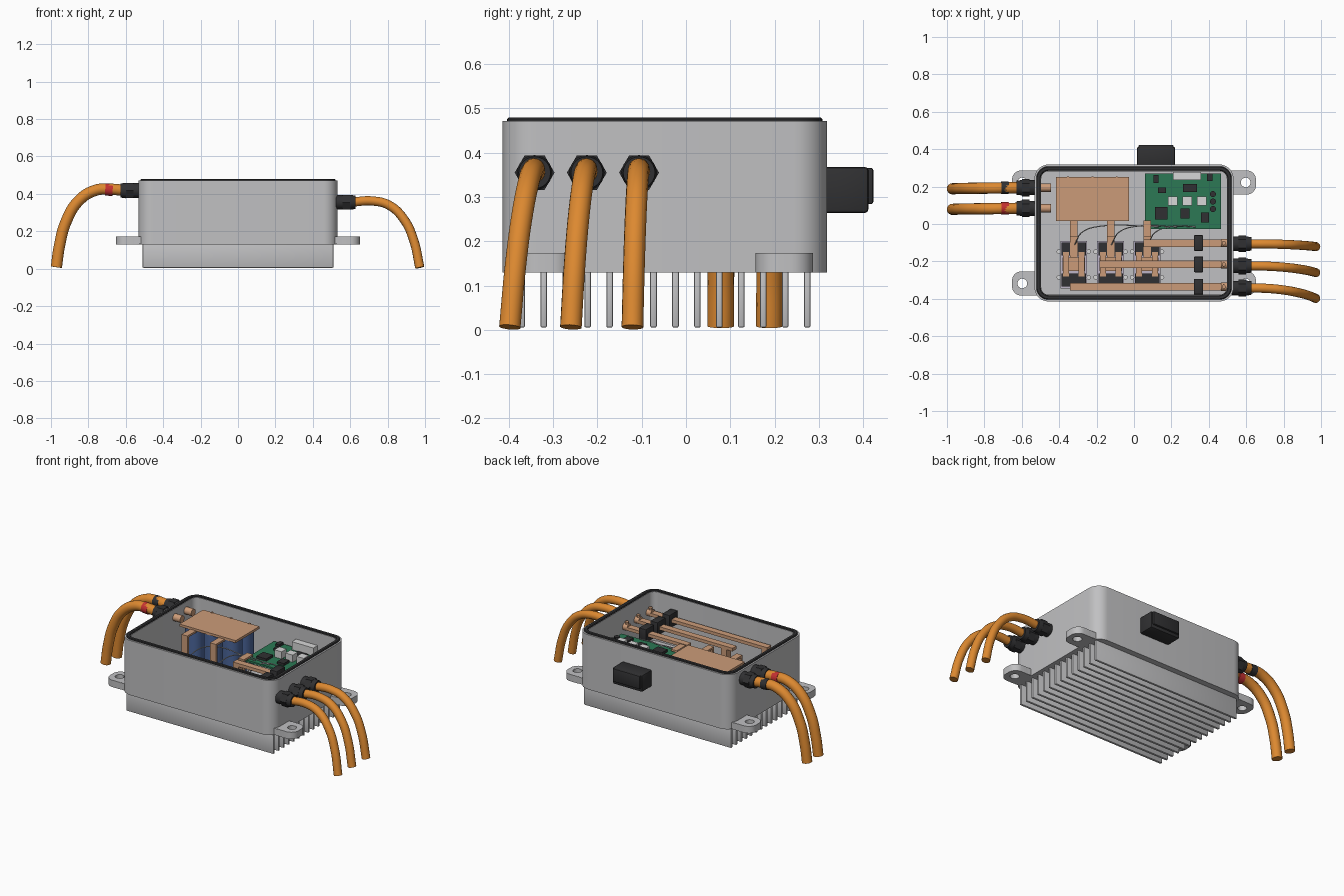
import bpy, bmesh, math
from mathutils import Vector, Matrix

if "Cube" in bpy.data.objects:
    bpy.data.objects.remove(bpy.data.objects["Cube"])


def material(name, rgb):
    m = bpy.data.materials.new(name)
    m.diffuse_color = (*rgb, 1)
    m.use_nodes = True
    m.node_tree.nodes["Principled BSDF"].inputs["Base Color"].default_value = m.diffuse_color
    return m


GREY = material("cast aluminium", (0.53, 0.53, 0.54))
BLACK = material("black plastic", (0.03, 0.03, 0.032))
ORANGE = material("orange insulation", (0.72, 0.25, 0.03))
COPPER = material("copper", (0.60, 0.33, 0.19))
GREEN = material("circuit green", (0.025, 0.19, 0.09))
BLUE = material("capacitor blue", (0.07, 0.13, 0.32))
RED = material("red marker", (0.55, 0.03, 0.03))
WHITE = material("pale grey", (0.68, 0.68, 0.68))
LILAC = material("ceramic lilac", (0.52, 0.47, 0.58))


def finish(name, bm, mat, smooth=True):
    bmesh.ops.recalc_face_normals(bm, faces=bm.faces)
    me = bpy.data.meshes.new(name)
    bm.to_mesh(me)
    bm.free()
    ob = bpy.data.objects.new(name, me)
    bpy.context.collection.objects.link(ob)
    me.materials.append(mat)
    if smooth:
        bpy.ops.object.select_all(action='DESELECT')
        ob.select_set(True)
        bpy.context.view_layer.objects.active = ob
        bpy.ops.object.shade_smooth_by_angle(angle=math.radians(35))
    return ob


def box(name, x, y, z, mat, bevel=0):
    """Box from (min, max) ranges."""
    bm = bmesh.new()
    mid = Vector([(a + b) / 2 for a, b in (x, y, z)])
    size = [b - a for a, b in (x, y, z)]
    bmesh.ops.create_cube(bm, size=1, matrix=Matrix.Translation(mid) @ Matrix.Diagonal((*size, 1)))
    if bevel:
        bmesh.ops.bevel(bm, geom=bm.edges[:], offset=bevel, segments=2, profile=0.5, affect='EDGES')
    return finish(name, bm, mat, bool(bevel))


def cyl(name, a, b, r, mat, n=24, r2=None, turn=0):
    """Cylinder or cone between two points."""
    a, b = Vector(a), Vector(b)
    d = b - a
    bm = bmesh.new()
    m = Matrix.Translation((a + b) / 2) @ d.to_track_quat('Z', 'Y').to_matrix().to_4x4() @ Matrix.Rotation(turn, 4, 'Z')
    bmesh.ops.create_cone(bm, cap_ends=True, segments=n, radius1=r, radius2=r if r2 is None else r2,
                          depth=d.length, matrix=m)
    return finish(name, bm, mat)


def rounded(x, y, z, r, k=8):
    """Rounded rectangle loop."""
    pts = []
    for i, (sx, sy) in enumerate(((1, 1), (-1, 1), (-1, -1), (1, -1))):
        cx = (x[1] - r) if sx > 0 else (x[0] + r)
        cy = (y[1] - r) if sy > 0 else (y[0] + r)
        for j in range(k + 1):
            t = (i + j / k) * math.pi / 2
            pts.append(Vector((cx + r * math.cos(t), cy + r * math.sin(t), z)))
    return pts


def loft(name, loops, mat, closed=False):
    """Skin a stack of equal loops; either capped or joined into a ring."""
    bm = bmesh.new()
    rows = [[bm.verts.new(p) for p in lp] for lp in loops]
    n = len(rows[0])
    pairs = list(zip(rows, rows[1:])) + ([(rows[-1], rows[0])] if closed else [])
    for a, b in pairs:
        for i in range(n):
            bm.faces.new((a[i], a[(i + 1) % n], b[(i + 1) % n], b[i]))
    if not closed:
        bm.faces.new(rows[0])
        bm.faces.new(rows[-1])
    return finish(name, bm, mat)


def tube(name, pts, r, mat, res=6):
    cu = bpy.data.curves.new(name, 'CURVE')
    cu.dimensions = '3D'
    cu.bevel_depth, cu.bevel_resolution, cu.resolution_u = r, res, 8
    cu.use_fill_caps = True
    sp = cu.splines.new('BEZIER')
    sp.bezier_points.add(len(pts) - 1)
    for bp, p in zip(sp.bezier_points, pts):
        bp.co = p
        bp.handle_left_type = bp.handle_right_type = 'AUTO'
    ob = bpy.data.objects.new(name, cu)
    bpy.context.collection.objects.link(ob)
    cu.materials.append(mat)
    bpy.ops.object.select_all(action='DESELECT')
    ob.select_set(True)
    bpy.context.view_layer.objects.active = ob
    bpy.ops.object.convert(target='MESH')
    bpy.ops.object.shade_smooth_by_angle(angle=math.radians(35))


def case_loop(inset, z):
    return rounded((-0.532 + inset, 0.532 - inset), (-0.414 + inset, 0.318 - inset), z, 0.075 - inset)


# Open housing and seal around its rim
loft("housing", [case_loop(i, z) for i, z in ((0, 0.13), (0, 0.472), (0.036, 0.472), (0.036, 0.165))], GREY)
loft("rim_seal", [case_loop(i, z) for i, z in
                  ((0.01, 0.47), (0.01, 0.476), (0.014, 0.48), (0.029, 0.48), (0.033, 0.476), (0.033, 0.47))],
     BLACK, closed=True)

# Cooling fins
for i in range(14):
    y = -0.371 + i * 0.0496
    box("cooling_fin", (-0.51, 0.51), (y - 0.0075, y + 0.0075), (0.005, 0.135), GREY, 0.004)

# Mounting ears with bolt holes
for s in (-1, 1):
    for cy in (0.222, -0.318):
        xr = sorted((s * 0.505, s * 0.652))
        c = Vector((s * 0.597, cy, 0))

        def outer(z):
            return rounded(xr, (cy - 0.065, cy + 0.065), z, 0.05 if s else 0)

        def hole(z):
            return [c + (Vector((p.x, p.y, 0)) - c).normalized() * 0.026 + Vector((0, 0, z)) for p in outer(z)]
        loft("mounting_ear", [outer(0.13), outer(0.173), hole(0.173), hole(0.13)], GREY, closed=True)
        box("ear_root", sorted((s * 0.50, s * 0.56)), (cy - 0.065, cy + 0.065), (0.131, 0.172), GREY)

# Signal connector at the back
box("connector_body", (0.016, 0.22), (0.31, 0.412), (0.264, 0.368), BLACK, 0.008)
box("connector_lip", (0.025, 0.211), (0.40, 0.423), (0.284, 0.366), BLACK, 0.005)


def gland(s, y, z, r):
    cyl("gland_neck", (s * 0.525, y, z), (s * 0.57, y, z), r * 0.85, BLACK)
    cyl("gland_nut", (s * 0.56, y, z), (s * 0.60, y, z), r, BLACK, 6, turn=math.pi / 2)
    cyl("gland_cap", (s * 0.60, y, z), (s * 0.627, y, z), r * 0.88, BLACK, r2=r * 0.8)


# Three motor cables on the right, splaying towards the front
for y, end in ((-0.342, -0.398), (-0.224, -0.26), (-0.106, -0.121)):
    gland(1, y, 0.355, 0.045)
    path = ((0.60, 0.355, 0), (0.72, 0.362, 0.05), (0.81, 0.338, 0.22), (0.89, 0.26, 0.5),
            (0.94, 0.15, 0.76), (0.972, 0.006, 1))
    tube("motor_cable", [(x, y + (end - y) * t, z) for x, z, t in path], 0.0245, ORANGE)

# Two supply cables on the left, one marked red
for y, band in ((0.194, BLACK), (0.084, RED)):
    gland(-1, y, 0.418, 0.047)
    path = ((-0.60, 0.418), (-0.69, 0.425), (-0.76, 0.42), (-0.85, 0.365), (-0.92, 0.25), (-0.955, 0.12), (-0.971, 0.008))
    tube("supply_cable", [(x, y - 0.006 * i / 6, z) for i, (x, z) in enumerate(path)], 0.03, ORANGE)
    cyl("cable_band", (-0.67, y, 0.421), (-0.71, y, 0.424), 0.0325, band)
    cyl("supply_terminal", (-0.505, y, 0.418), (-0.445, y, 0.418), 0.022, COPPER)

# Capacitor bank under a copper plate
for x in (-0.352, -0.222, -0.092):
    for y in (0.076, 0.19):
        cyl("capacitor", (x, y, 0.16), (x, y, 0.41), 0.056, BLUE, 32)
    cyl("plate_rivet", (x, 0.248, 0.41), (x, 0.248, 0.425), 0.007, COPPER, 12)
box("capacitor_plate", (-0.417, -0.027), (0.016, 0.25), (0.407, 0.422), COPPER)

# Power modules with feed strips, bolts and gate wires
phases = ((-0.322, -0.335), (-0.125, -0.216), (0.07, -0.102))
for i, (x, bus_y) in enumerate(phases):
    box("module_base", (x - 0.072, x + 0.072), (-0.345, -0.092), (0.16, 0.178), LILAC)
    for y0 in (-0.335, -0.168):
        box("module_body", (x - 0.065, x + 0.065), (y0, y0 + 0.07), (0.175, 0.215), BLACK)
    box("module_link", (x - 0.06, x + 0.06), (-0.25, -0.18), (0.177, 0.205), COPPER)
    for sx in (-1, 1):
        box("module_tab", (x + sx * 0.042 - 0.016, x + sx * 0.042 + 0.016), (-0.28, -0.15), (0.19, 0.218), COPPER)
        for y in (-0.285, -0.148):
            cyl("module_bolt", (x + sx * 0.08, y, 0.16), (x + sx * 0.08, y, 0.19), 0.012, WHITE, 12)
    top = 0.366 if i == 2 else 0.41
    box("feed_strip", (x - 0.02, x + 0.02), (-0.07, -0.055), (0.2, top), COPPER)
    box("feed_arm", (x - 0.02, x + 0.02), (-0.07, 0.02), (top - 0.012, top), COPPER)
    box("feed_foot", (x - 0.02, x + 0.02), (-0.18, -0.055), (0.2, 0.216), COPPER)
    tube("gate_wire", [(x + 0.005, -0.11, 0.215), (x + 0.05, -0.04, 0.31),
                       (x + 0.14, -0.012, 0.355), (0.13 + i * 0.1, -0.015, 0.352)], 0.003, GREY, 2)
    # Output bar, riser, current sensor and end terminal
    start = x - (0.06 if i == 1 else 0.02)
    box("output_bar", (start, 0.50), (bus_y - 0.02, bus_y + 0.02), (0.342, 0.362), COPPER)
    box("output_riser", (x - 0.02, x + 0.02), (bus_y - 0.02, bus_y + 0.02), (0.2, 0.35), COPPER)
    box("current_sensor", (0.32, 0.37), (bus_y - 0.042, bus_y + 0.042), (0.31, 0.395), BLACK, 0.005)
    cyl("output_terminal", (0.465, bus_y, 0.355), (0.505, bus_y, 0.355), 0.022, COPPER)
    cyl("terminal_bolt", (0.48, bus_y, 0.35), (0.48, bus_y, 0.388), 0.012, COPPER, 6)

# Control board on posts
box("control_board", (0.06, 0.465), (-0.027, 0.27), (0.333, 0.345), GREEN)
for x in (0.08, 0.445):
    for y in (-0.008, 0.25):
        cyl("board_post", (x, y, 0.16), (x, y, 0.335), 0.012, WHITE, 12)
box("board_socket", (0.208, 0.358), (0.235, 0.277), (0.345, 0.395), WHITE)
for x in (0.208, 0.285, 0.362):
    box("board_relay", (x - 0.025, x + 0.025), (0.098, 0.148), (0.345, 0.39), WHITE)
chips = ((0.3, 0.192, 0.037, 0.021), (0.145, 0.057, 0.034, 0.034), (0.273, 0.056, 0.024, 0.027),
         (0.118, 0.24, 0.013, 0.021), (0.406, 0.25, 0.015, 0.02), (0.38, 0.035, 0.021, 0.027),
         (0.15, 0.18, 0.021, 0.015))
for x, y, w, d in chips:
    box("chip", (x - w, x + w), (y - d, y + d), (0.345, 0.36), BLACK)
for y in (0.08, 0.12, 0.16):
    cyl("small_capacitor", (0.422, y, 0.345), (0.422, y, 0.38), 0.016, BLACK, 16)
